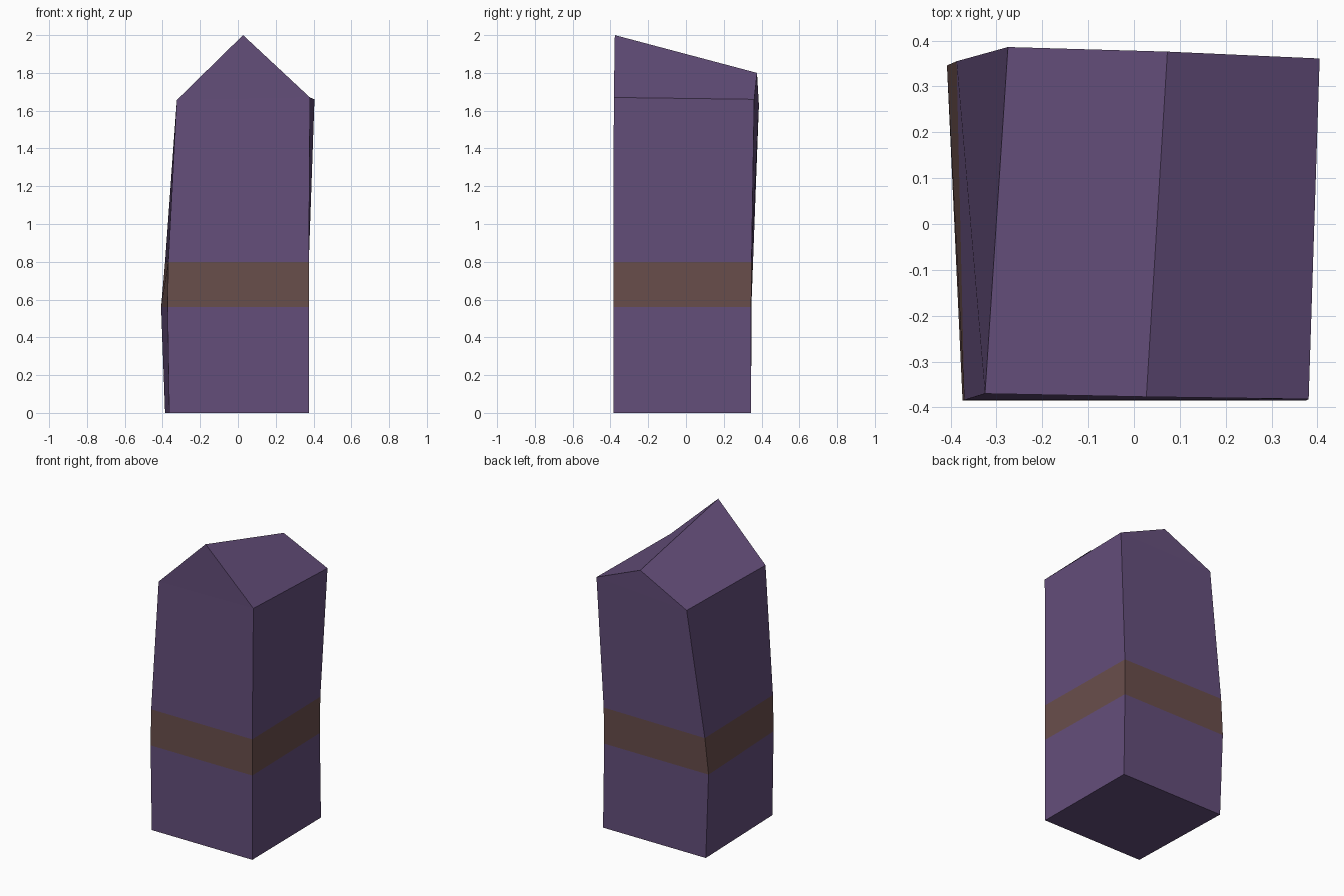
import bpy, bmesh

if "Cube" in bpy.data.objects:
    bpy.data.objects.remove(bpy.data.objects["Cube"])


def material(name, rgb):
    m = bpy.data.materials.new(name)
    m.diffuse_color = (*rgb, 1)
    m.use_nodes = True
    m.node_tree.nodes["Principled BSDF"].inputs["Base Color"].default_value = m.diffuse_color
    return m


purple = material("dusty purple", (0.127, 0.076, 0.195))
brown = material("brown band", (0.141, 0.076, 0.070))

# Cross-sections: front left, front right, back right, back left
rings = [
    [(-0.365, -0.385, 0), (0.375, -0.385, 0), (0.368, 0.345, 0), (-0.387, 0.345, 0)],
    [(-0.374, -0.385, 0.56), (0.375, -0.385, 0.56), (0.36, 0.345, 0.56), (-0.408, 0.346, 0.56)],
    [(-0.37, -0.384, 0.80), (0.375, -0.385, 0.80), (0.362, 0.347, 0.80), (-0.387, 0.355, 0.80)],
    [(-0.325, -0.37, 1.655), (0.381, -0.382, 1.67), (0.405, 0.361, 1.66), (-0.275, 0.386, 1.63)],
]

bm = bmesh.new()
loops = [[bm.verts.new(p) for p in ring] for ring in rings]
ridge_front = bm.verts.new((0.027, -0.377, 2.0))
ridge_back = bm.verts.new((0.073, 0.376, 1.80))

# Base and walls, with the band between the second and third ring
bm.faces.new(loops[0][::-1])
for level, (low, high) in enumerate(zip(loops, loops[1:])):
    for i in range(4):
        j = (i + 1) % 4
        f = bm.faces.new((low[i], low[j], high[j], high[i]))
        f.material_index = 1 if level == 1 else 0

# Pitched top: two gables and two slopes
fl, fr, br, bl = loops[-1]
bm.faces.new((fl, fr, ridge_front))
bm.faces.new((br, bl, ridge_back))
bm.faces.new((fr, br, ridge_back, ridge_front))
bm.faces.new((bl, fl, ridge_front, ridge_back))
bmesh.ops.recalc_face_normals(bm, faces=bm.faces)

mesh = bpy.data.meshes.new("banded_post")
bm.to_mesh(mesh)
bm.free()
mesh.materials.append(purple)
mesh.materials.append(brown)
post = bpy.data.objects.new("banded_post", mesh)
bpy.context.collection.objects.link(post)
